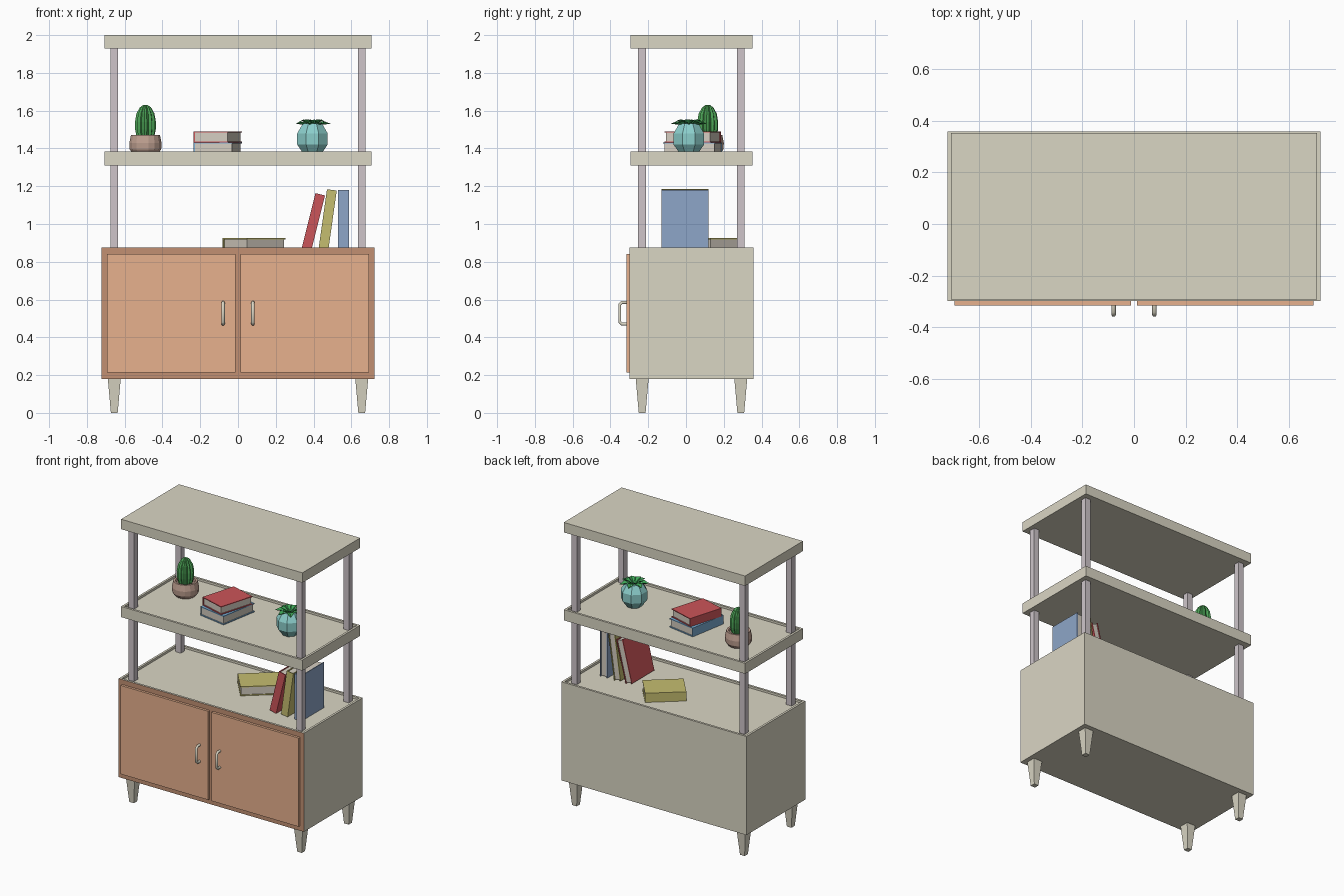
import bpy, bmesh, math
from mathutils import Matrix, Vector

if "Cube" in bpy.data.objects:
    bpy.data.objects.remove(bpy.data.objects["Cube"])


def mat(name, r, g, b):
    m = bpy.data.materials.new(name)
    m.diffuse_color = (r, g, b, 1)
    m.use_nodes = True
    m.node_tree.nodes["Principled BSDF"].inputs["Base Color"].default_value = m.diffuse_color
    return m


BEIGE = mat("beige", .70, .67, .55)
ORANGE = mat("orange", .80, .44, .27)
FRAME = mat("dark_orange", .54, .28, .17)
POST = mat("post_grey", .62, .56, .59)
PAGES = mat("pages", .66, .61, .53)
RED = mat("red", .60, .09, .10)
YELLOW = mat("yellow", .56, .51, .16)
BLUE = mat("blue", .27, .38, .58)
SKY = mat("light_blue", .20, .42, .66)
CLAY = mat("clay", .52, .35, .28)
TEAL = mat("teal", .26, .62, .60)
CACTUS = mat("cactus_green", .07, .36, .09)
LEAF = mat("leaf_green", .05, .40, .10)


def finish(name, bm, *mats):
    bmesh.ops.recalc_face_normals(bm, faces=bm.faces[:])
    me = bpy.data.meshes.new(name)
    bm.to_mesh(me)
    bm.free()
    for m in mats:
        me.materials.append(m)
    ob = bpy.data.objects.new(name, me)
    bpy.context.collection.objects.link(ob)
    return ob


def add_box(bm, lo, hi, M=Matrix(), mi=0):
    lo, hi = Vector(lo), Vector(hi)
    S = Matrix.Diagonal((*(hi - lo), 1))
    vs = bmesh.ops.create_cube(bm, size=1, matrix=M @ Matrix.Translation((lo + hi) / 2) @ S)["verts"]
    for f in {f for v in vs for f in v.link_faces}:
        f.material_index = mi


def box(name, lo, hi, *mats, tray=False, front=None):
    bm = bmesh.new()
    add_box(bm, lo, hi)
    bm.normal_update()
    if front is not None:
        for f in bm.faces:
            if f.normal.y < -.9:
                f.material_index = front
    if tray:  # sunken top with a raised rim
        top = [f for f in bm.faces if f.normal.z > .9]
        bmesh.ops.inset_region(bm, faces=top, thickness=.022)
        res = bmesh.ops.extrude_face_region(bm, geom=top)
        bmesh.ops.delete(bm, geom=top, context='FACES_ONLY')
        bmesh.ops.translate(bm, vec=(0, 0, -.015),
                            verts=[g for g in res["geom"] if isinstance(g, bmesh.types.BMVert)])
    return finish(name, bm, *mats)


def lathe(name, profile, n, x, y, m, groove=1.0):
    bm = bmesh.new()
    rings = []
    for r, z in profile:
        ring = []
        for i in range(n):
            a = 2 * math.pi * (i + .5) / n
            k = r * (groove if i % 2 else 1)
            ring.append(bm.verts.new((x + k * math.cos(a), y + k * math.sin(a), z)))
        rings.append(ring)
    for a, b in zip(rings, rings[1:]):
        for i in range(n):
            j = (i + 1) % n
            bm.faces.new((a[i], a[j], b[j], b[i]))
    bmesh.ops.remove_doubles(bm, verts=bm.verts[:], dist=1e-5)
    return finish(name, bm, m)


# cabinet and shelves
box("cabinet", (-.722, -.298, .18), (.722, .358, .875), BEIGE, FRAME, tray=True, front=1)
box("middle_shelf", (-.707, -.293, 1.31), (.707, .352, 1.385), BEIGE, tray=True)
box("top_shelf", (-.707, -.293, 1.93), (.707, .352, 2.0), BEIGE)

# doors and handles
for s, side in ((-1, "left"), (1, "right")):
    xs = sorted((s * .012, s * .694))
    box(side + "_door", (xs[0], -.315, .215), (xs[1], -.296, .84), ORANGE)
    cu = bpy.data.curves.new(side + "_handle", 'CURVE')
    cu.dimensions = '3D'
    cu.bevel_depth, cu.bevel_resolution, cu.use_fill_caps = .009, 1, True
    path = [(-.31, .585), (-.339, .585), (-.351, .573), (-.351, .482), (-.339, .47), (-.31, .47)]
    sp = cu.splines.new('POLY')
    sp.points.add(len(path) - 1)
    for p, (y, z) in zip(sp.points, path):
        p.co = (s * .079, y, z, 1)
    cu.materials.append(BEIGE)
    bpy.context.collection.objects.link(bpy.data.objects.new(side + "_handle", cu))

# posts and tapered legs
for sx, side in ((-1, "left"), (1, "right")):
    for y, end in ((-.232, "front"), (.29, "back")):
        x = sx * .655
        for lo, hi, lv in ((.86, 1.31, "lower"), (1.37, 1.93, "upper")):
            box(f"{end}_{side}_{lv}_post", (x - .021, y - .021, lo), (x + .021, y + .021, hi), POST)
        bm = bmesh.new()
        bmesh.ops.create_cone(bm, cap_ends=True, segments=4, radius1=.018 * 2 ** .5, radius2=.034 * 2 ** .5,
                              depth=.18, matrix=Matrix.Translation((x, y, .09)) @ Matrix.Rotation(math.pi / 4, 4, 'Z'))
        # square the leg to the cabinet whatever the cone's start angle
        for v in bm.verts:
            k = .018 if v.co.z < .09 else .034
            dx, dy = v.co.x - x, v.co.y - y
            if abs(dx) < .005 or abs(dy) < .005:
                dx, dy = dx - dy, dx + dy
            v.co.x, v.co.y = x + math.copysign(k, dx), y + math.copysign(k, dy)
        finish(f"{end}_{side}_leg", bm, BEIGE)


# books: local x = spine to fore edge, y = height, z = thickness
def book(name, w, h, t, M, m):
    bm = bmesh.new()
    c, e = .006, .006
    add_box(bm, (0, 0, 0), (w, h, c), M)
    add_box(bm, (0, 0, t - c), (w, h, t), M)
    add_box(bm, (0, 0, c), (c, h, t - c), M)
    add_box(bm, (c, e, c), (w - e, h - e, t - c), M, 1)
    return finish(name, bm, m, PAGES)


def lying(name, w, h, t, x, y, z, deg, m):
    M = Matrix.Translation((x, y, z)) @ Matrix.Rotation(math.radians(deg), 4, 'Z')
    book(name, w, h, t, M @ Matrix.Translation((-w / 2, -h / 2, 0)), m)


def standing(name, w, h, t, x, tilt, m):
    turn = Matrix(((0, 0, 1, 0), (1, 0, 0, 0), (0, 1, 0, 0), (0, 0, 0, 1)))
    M = Matrix.Translation((x, -.13, .86)) @ Matrix.Rotation(math.radians(tilt), 4, 'Y')
    book(name, w, h, t, M @ Matrix.Translation((-t, 0, 0)) @ turn, m)


lying("yellow_lying_book", .2, .265, .065, .085, .12, .86, -50, YELLOW)
lying("lower_stacked_book", .21, .28, .062, -.107, .035, 1.37, -10, SKY)
lying("upper_stacked_book", .19, .255, .058, -.107, .035, 1.432, -16.6, RED)
standing("red_leaning_book", .25, .30, .052, .388, 14, RED)
standing("yellow_leaning_book", .25, .32, .052, .478, 8, YELLOW)
standing("blue_standing_book", .25, .32, .057, .587, 0, BLUE)

# cactus in a clay pot
lathe("cactus_pot", [(0, 1.37), (.066, 1.37), (.085, 1.395), (.087, 1.43), (.078, 1.472),
                     (.064, 1.472), (.06, 1.455), (0, 1.455)], 16, -.49, .115, CLAY)
lathe("cactus", [(0, 1.45), (.046, 1.455), (.055, 1.5), (.056, 1.54), (.048, 1.585),
                 (.03, 1.617), (.012, 1.63), (0, 1.628)], 24, -.49, .115, CACTUS, groove=.8)

# succulent in a faceted pot
PX, PY = .394, .015
lathe("succulent_pot", [(0, 1.37), (.05, 1.37), (.087, 1.42), (.087, 1.48), (.055, 1.532),
                        (.045, 1.532), (.045, 1.515), (0, 1.515)], 8, PX, PY, TEAL)
bm = bmesh.new()
for count, length, width, mid, tip, off in ((7, .098, .026, 1.545, 1.53, 0), (6, .066, .02, 1.553, 1.55, .4)):
    for i in range(count):
        R = Matrix.Translation((PX, PY, 0)) @ Matrix.Rotation(2 * math.pi * i / count + off, 4, 'Z')
        b, l, r, t, k = [bm.verts.new(R @ Vector(p)) for p in (
            (.004, 0, 1.522), (length * .6, width, mid), (length * .6, -width, mid),
            (length, 0, tip), (length * .6, 0, mid - .012))]
        for f in ((b, t, l), (b, r, t), (b, l, k), (l, t, k), (t, r, k), (r, b, k)):
            bm.faces.new(f)
finish("succulent_leaves", bm, LEAF)
